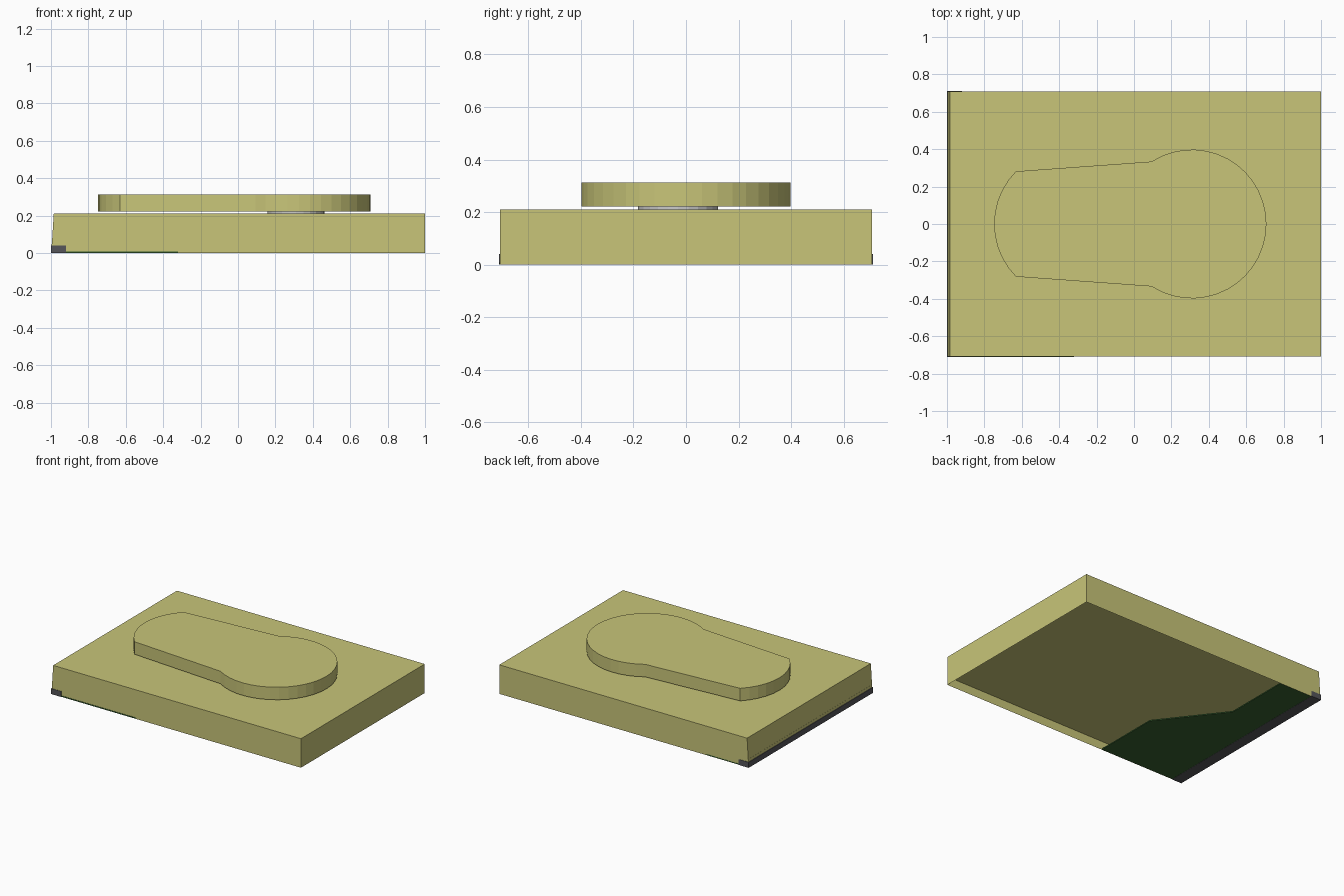
import bpy, bmesh, math

if "Cube" in bpy.data.objects:
    bpy.data.objects.remove(bpy.data.objects["Cube"])


def material(name, rgb):
    m = bpy.data.materials.new(name)
    m.diffuse_color = (*rgb, 1)
    m.use_nodes = True
    m.node_tree.nodes["Principled BSDF"].inputs["Base Color"].default_value = m.diffuse_color
    return m


tan = material("tan", (0.58, 0.56, 0.19))
green = material("green", (0.04, 0.12, 0.03))
dark = material("dark", (0.09, 0.09, 0.10))


def finish(bm, name, mat=None):
    bmesh.ops.recalc_face_normals(bm, faces=bm.faces)
    me = bpy.data.meshes.new(name)
    bm.to_mesh(me)
    bm.free()
    ob = bpy.data.objects.new(name, me)
    bpy.context.collection.objects.link(ob)
    if mat:
        me.materials.append(mat)
    return ob


def prism(name, pts, z0, z1, mat=None):
    """Extrude a flat outline from z0 to z1."""
    bm = bmesh.new()
    face = bm.faces.new([bm.verts.new((x, y, z0)) for x, y in pts])
    ext = bmesh.ops.extrude_face_region(bm, geom=[face])
    for v in ext["geom"]:
        if isinstance(v, bmesh.types.BMVert):
            v.co.z = z1
    return finish(bm, name, mat)


def rect(x0, x1, y0, y1):
    return [(x0, y0), (x1, y0), (x1, y1), (x0, y1)]


def arc(cx, cy, r, a0, a1, n):
    return [(cx + r * math.cos(math.radians(a0 + (a1 - a0) * i / n)),
             cy + r * math.sin(math.radians(a0 + (a1 - a0) * i / n)))
            for i in range(n + 1)]


# main slab, left wall leaning in a little, underside recessed behind a thin rim
slab = prism("slab", rect(-0.998, 1, -0.708, 0.708), 0, 0.21, tan)
bm = bmesh.new()
bm.from_mesh(slab.data)
for v in bm.verts:
    if v.co.x < 0 and v.co.z > 0.1:
        v.co.x = -0.985
bm.faces.ensure_lookup_table()
under = min(bm.faces, key=lambda f: f.calc_center_median().z)
bmesh.ops.inset_region(bm, faces=[under], thickness=0.004)
for v in under.verts:
    v.co.z = 0.06
bm.to_mesh(slab.data)
bm.free()

# raised keyhole-shaped pad and the short disc carrying it
pad = arc(0.31, 0, 0.398, -123, 123, 28) + arc(-0.35, 0, 0.398, 135, 225, 10)
prism("raised_pad", pad, 0.222, 0.313, tan)
prism("pad_spacer", arc(0.31, -0.03, 0.152, 0, 345, 23), 0.20, 0.222)

# stepped green sheet underneath
prism("bottom_sheet", [(-0.99, -0.71), (-0.32, -0.71), (-0.32, -0.22),
                       (-0.66, 0.22), (-0.66, 0.708), (-0.99, 0.708)],
      0.001, 0.009, green)

# dark strip along the lower left edge
prism("edge_strip", rect(-1, -0.92, -0.711, 0.711), 0, 0.04, dark)
